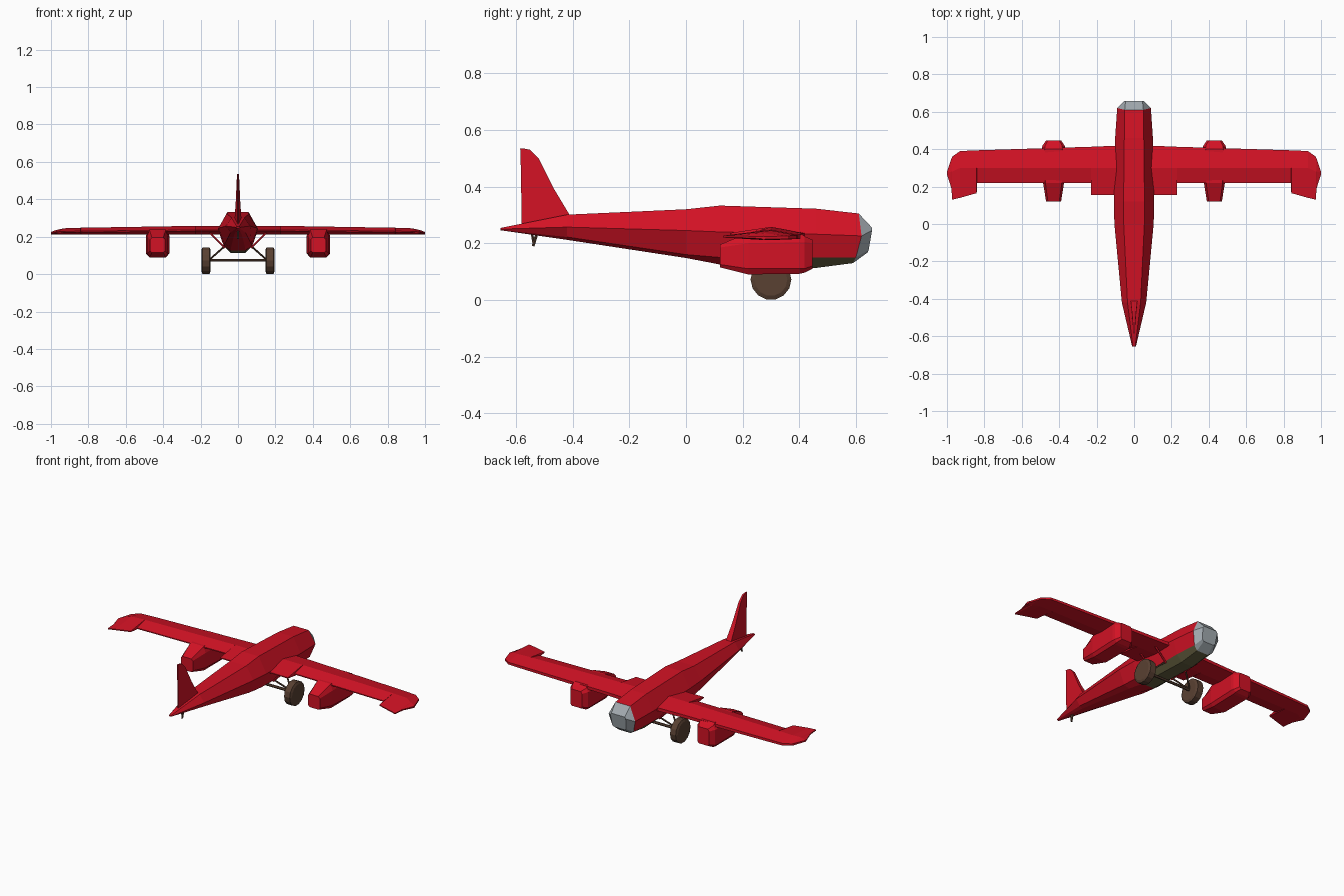
import bpy, bmesh, math
from mathutils import Vector

if "Cube" in bpy.data.objects:
    bpy.data.objects.remove(bpy.data.objects["Cube"])


def material(name, rgb):
    m = bpy.data.materials.new(name)
    m.diffuse_color = (*rgb, 1)
    m.use_nodes = True
    m.node_tree.nodes["Principled BSDF"].inputs["Base Color"].default_value = m.diffuse_color
    return m


RED = material("red_paint", (0.65, 0.006, 0.018))
GLASS = material("nose_grey", (0.36, 0.40, 0.43))
OLIVE = material("olive_belly", (0.14, 0.125, 0.055))
BROWN = material("brown", (0.10, 0.052, 0.032))


def loft(name, rings, mats, pick=None):
    """Skin closed rings of equal length and cap both ends."""
    bm = bmesh.new()
    rows = [[bm.verts.new(p) for p in r] for r in rings]
    n = len(rows[0])
    for i in range(len(rows) - 1):
        for j in range(n):
            k = (j + 1) % n
            f = bm.faces.new((rows[i][j], rows[i][k], rows[i + 1][k], rows[i + 1][j]))
            f.material_index = pick(i, j) if pick else 0
    bm.faces.new(rows[0])
    bm.faces.new(rows[-1])
    bmesh.ops.recalc_face_normals(bm, faces=bm.faces)
    me = bpy.data.meshes.new(name)
    bm.to_mesh(me)
    bm.free()
    ob = bpy.data.objects.new(name, me)
    bpy.context.collection.objects.link(ob)
    for m in mats:
        me.materials.append(m)
    return ob


def rod(name, a, b, r, mat, sides=6):
    """Straight bar between two points."""
    a, b = Vector(a), Vector(b)
    q = (b - a).to_track_quat('Z', 'Y')
    ring = [q @ Vector((r * math.cos(t), r * math.sin(t), 0))
            for t in (2 * math.pi * i / sides for i in range(sides))]
    return loft(name, [[a + p for p in ring], [b + p for p in ring]], [mat])


def octagon(half):
    """Mirror four right-side points (x, y, z), top to bottom, into a ring."""
    return list(half) + [(-x, y, z) for x, y, z in reversed(half)]


# Fuselage: y, then (half width, z) for top, side, lower side and bottom
stations = [
    (-0.655, (.006, .254), (.010, .250), (.007, .247), (.004, .246)),
    (-0.42, (.035, .301), (.065, .257), (.040, .222), (.020, .212)),
    (0.0, (.055, .320), (.105, .245), (.072, .160), (.036, .148)),
    (0.12, (.056, .333), (.108, .240), (.076, .150), (.040, .125)),
    (0.46, (.052, .322), (.101, .232), (.076, .149), (.040, .113)),
]
rings = [octagon([(x, y, z) for x, z in pts]) for y, *pts in stations]
rim = octagon([(.050, .61, .305), (.090, .62, .226), (.066, .60, .150), (.038, .59, .130)])
rings.append(rim)
loft("fuselage", rings, [RED, OLIVE], lambda i, j: int(i >= 3 and j in (2, 3, 4)))

# Nose cap
tip = octagon([(.045, .657, .255), (.052, .657, .245), (.046, .645, .176), (.034, .642, .168)])
loft("nose_cap", [rim, tip], [GLASS])

# Wings: x, leading y, ridge y, trailing y, top z, edge z
wing = [
    (0.06, .420, .30, .155, .258, .236),
    (0.229, .413, .30, .155, .258, .236),
    (0.231, .413, .30, .220, .258, .236),
    (0.839, .394, .30, .220, .248, .230),
    (0.841, .394, .30, .165, .248, .230),
    (0.93, .390, .30, .140, .245, .228),
    (0.972, .360, .28, .130, .236, .226),
    (0.976, .350, .28, .190, .235, .226),
    (1.0, .280, .275, .265, .225, .223),
]


def wing_ring(s, x, le, rg, te, top, edge):
    low = max(edge - 0.023, 0.211)
    return [(s * x, le, low + .004), (s * x, le, edge), (s * x, rg, top),
            (s * x, te, edge), (s * x, te, edge - .006), (s * x, rg, low)]


# Engine pods: y, inset half width, top z, upper z, lower z, bottom z, half width
pod = [
    (0.12, .030, .195, .185, .125, .115, .040),
    (0.22, .044, .238, .200, .110, .090, .056),
    (0.40, .046, .238, .205, .110, .092, .063),
    (0.418, .046, .225, .205, .110, .096, .060),
    (0.447, .030, .212, .200, .120, .110, .040),
]

for s, side in ((1, "right"), (-1, "left")):
    loft(side + "_wing", [wing_ring(s, *w) for w in wing], [RED])
    cx = s * 0.43
    loft(side + "_engine_pod", [
        [(cx + a * sx, y, z) for a, sx, z in (
            (n, 1, t), (w, 1, u), (w, 1, l), (n, 1, b),
            (n, -1, b), (w, -1, l), (w, -1, u), (n, -1, t))]
        for y, n, t, u, l, b, w in pod], [RED])

    # Bevelled low-sided wheel
    sides = 14
    prof = [(.146, .058), (.152, .072), (.190, .072), (.196, .058)]
    loft(side + "_wheel", [
        [(s * x, .30 + r * math.sin(2 * math.pi * (i + .5) / sides),
          .072 - r * math.cos(2 * math.pi * (i + .5) / sides)) for i in range(sides)]
        for x, r in prof], [BROWN])

    # Gear legs and wing struts
    for y in (.24, .36):
        rod(side + "_gear_leg", (s * .07, y, .15), (s * .152, .30, .078), .005, BROWN)
        rod(side + "_wing_strut", (s * .07, y, .14), (s * .155, y, .225), .006, RED)

rod("axle", (-.15, .30, .075), (.15, .30, .075), .008, BROWN)

# Tail fin: y, z, half thickness; trailing edge is thin
lead = [(-.41, .298, .018), (-.465, .39, .012), (-.52, .50, .007), (-.55, .53, .005), (-.575, .535, .004)]
trail = [(-.58, .262), (-.582, .39), (-.584, .50), (-.585, .53), (-.586, .535)]
loft("tail_fin", [[(t, y, z), (.003, ty, tz), (-.003, ty, tz), (-t, y, z)]
                  for (y, z, t), (ty, tz) in zip(lead, trail)], [RED])

# Tail skid
rod("tail_skid", (0, -.525, .24), (0, -.54, .19), .006, BROWN)
rod("tail_skid_brace", (0, -.545, .24), (0, -.538, .20), .005, BROWN)
